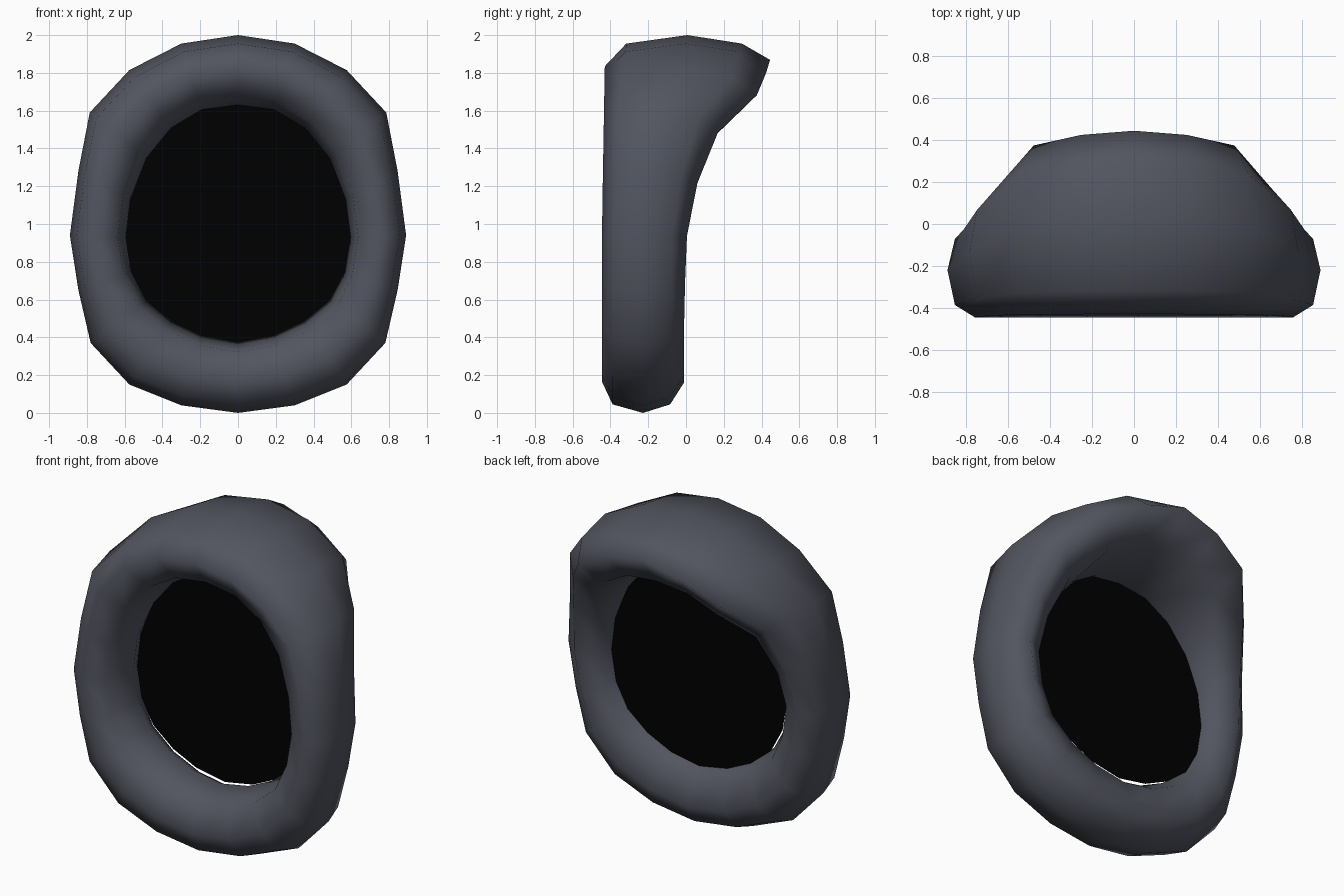
import bpy, bmesh

if "Cube" in bpy.data.objects:
    bpy.data.objects.remove(bpy.data.objects["Cube"])

def material(name, rgba):
    m = bpy.data.materials.new(name)
    m.diffuse_color = rgba
    m.use_nodes = True
    m.node_tree.nodes["Principled BSDF"].inputs["Base Color"].default_value = m.diffuse_color
    return m

def add_object(name, bm, mat):
    bmesh.ops.recalc_face_normals(bm, faces=bm.faces[:])
    me = bpy.data.meshes.new(name)
    bm.to_mesh(me)
    bm.free()
    ob = bpy.data.objects.new(name, me)
    bpy.context.collection.objects.link(ob)
    me.materials.append(mat)
    return ob

# Right half of the ring, top to bottom: outer x, z, inner x, z, back depth
half = [
    (0, 2.0, 0, 1.625, .445), (.30, 1.955, .19, 1.60, .425),
    (.575, 1.815, .35, 1.505, .375), (.785, 1.59, .485, 1.35, .17),
    (.845, 1.28, .57, 1.13, .06), (.89, .94, .595, .93, .005),
    (.845, .65, .565, .745, -.005), (.78, .37, .485, .595, -.01),
    (.575, .15, .35, .485, -.01), (.30, .04, .19, .41, -.01),
    (0, 0, 0, .375, -.01),
]
loop = half + [(-a, b, -c, d, e) for a, b, c, d, e in half[-2:0:-1]]

# Octagonal section: radial position (0 inner, 1 outer), depth (-1 front, 1 back)
section = [(1, 0), (.88, .66), (.57, 1), (.14, .66), (0, 0),
           (.14, -.74), (.56, -1), (.88, -.74)]

# Padded ring with a hood at the top back
bm = bmesh.new()
rings = []
for ox, oz, ix, iz, yb in loop:
    yf = -.445 + .015 * max(0, (oz - 1))
    mid, dep = (yf + yb) / 2, (yb - yf) / 2
    ring = []
    for t, d in section:
        if yb > .3 and d == 1:
            t += .08 if ox == 0 else 0
        y = mid + dep * d
        if t == 0:
            y = max(-.17, min(y, -.10))
        ring.append(bm.verts.new((ix + (ox - ix) * t, y, iz + (oz - iz) * t)))
    rings.append(ring)
for a, b in zip(rings, rings[1:] + rings[:1]):
    for j in range(8):
        k = (j + 1) % 8
        bm.faces.new((a[j], a[k], b[k], b[j]))
for f in bm.faces:
    f.smooth = True
add_object("padded_ring", bm, material("dark_slate", (.085, .09, .115, 1)))

# Flat tinted pane filling the opening
bm = bmesh.new()
bm.faces.new([bm.verts.new((p[2] * 1.01, -.13, 1 + (p[3] - 1) * 1.01)) for p in loop])
add_object("tinted_pane", bm, material("tinted", (0, 0, 0, .5)))
